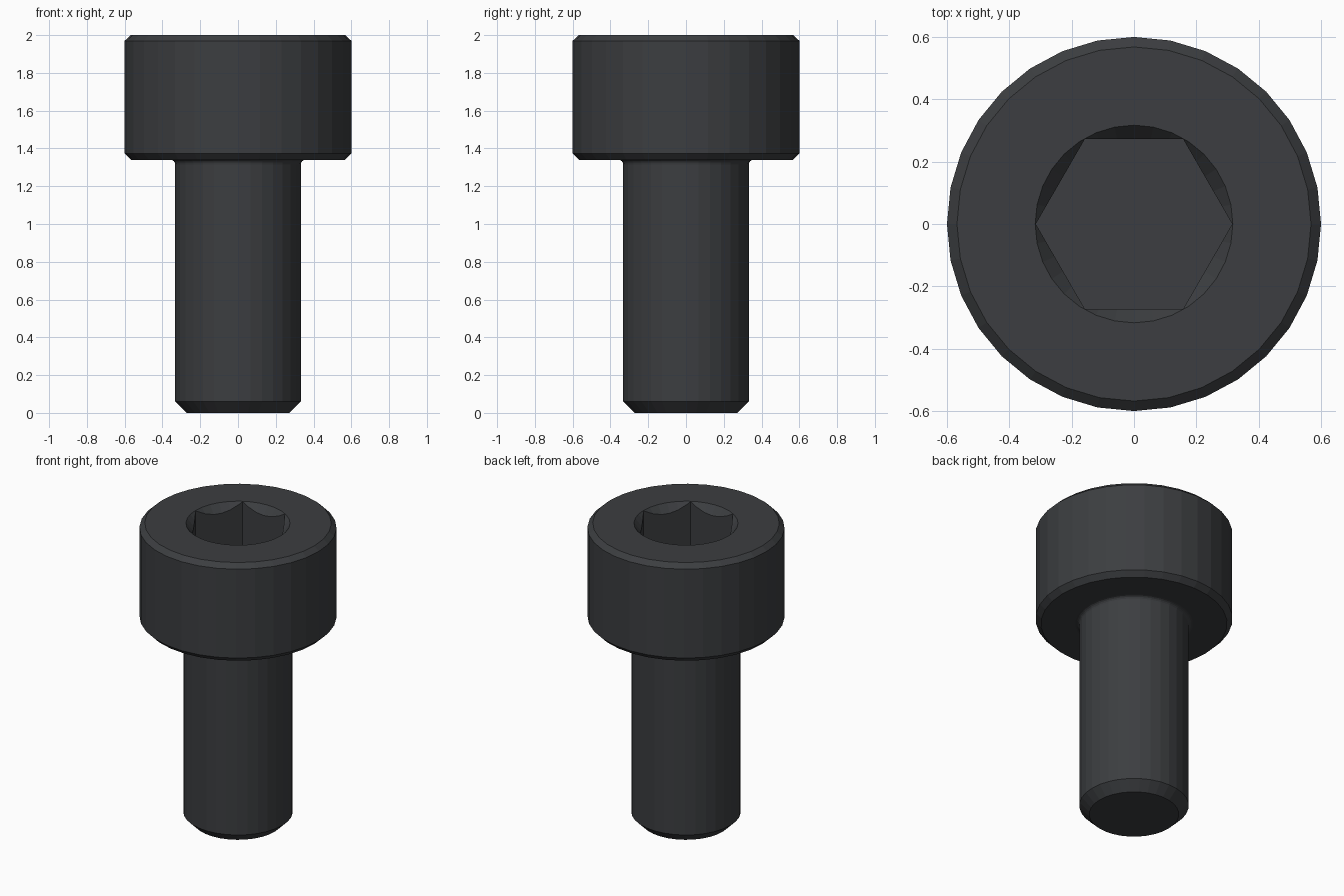
import bpy, bmesh
from math import cos, sin, pi, radians

if "Cube" in bpy.data.objects:
    bpy.data.objects.remove(bpy.data.objects["Cube"])

SIDES = 32

def lathe(name, profile, sides=SIDES):
    """Closed solid of revolution from (radius, z) points listed bottom to top."""
    bm = bmesh.new()
    rings = [[bm.verts.new((r * cos(2 * pi * i / sides), r * sin(2 * pi * i / sides), z))
              for i in range(sides)] for r, z in profile]
    for a, b in zip(rings, rings[1:]):
        for i in range(sides):
            j = (i + 1) % sides
            bm.faces.new((a[i], a[j], b[j], b[i]))
    bm.faces.new(rings[0][::-1])
    bm.faces.new(rings[-1])
    mesh = bpy.data.meshes.new(name)
    bm.to_mesh(mesh)
    bm.free()
    obj = bpy.data.objects.new(name, mesh)
    bpy.context.collection.objects.link(obj)
    return obj

def cut(target, cutter):
    """Subtract the cutter, then discard it."""
    cutter.hide_render = True
    mod = target.modifiers.new("cut", 'BOOLEAN')
    mod.operation = 'DIFFERENCE'
    mod.solver = 'EXACT'
    mod.object = cutter
    bpy.context.view_layer.objects.active = target
    bpy.ops.object.modifier_apply(modifier=mod.name)
    bpy.data.objects.remove(cutter)

# Shank with chamfered tip, fillet under the head, and chamfered head
R, HEAD, Z = 0.333, 0.6, 1.34
F = 0.025
fillet = [(R + F - F * cos(radians(a)), Z - F + F * sin(radians(a)))
          for a in (0, 22.5, 45, 67.5, 90)]
profile = ([(0.273, 0), (R, 0.06)] + fillet +
           [(HEAD - 0.033, Z), (HEAD, Z + 0.033), (HEAD, 1.97), (HEAD - 0.032, 2)])
bolt = lathe("socket_head_bolt", profile)

# Countersunk mouth, then the hexagonal socket
cut(bolt, lathe("countersink_cutter", [(0.217, 1.88), (0.317, 2.0), (0.367, 2.06)]))
cut(bolt, lathe("hex_cutter", [(0.315, 1.67), (0.315, 2.1)], 6))

# Dark steel
steel = bpy.data.materials.new("dark_steel")
steel.diffuse_color = (0.045, 0.048, 0.052, 1)
steel.use_nodes = True
steel.node_tree.nodes["Principled BSDF"].inputs["Base Color"].default_value = steel.diffuse_color
bolt.data.materials.clear()
bolt.data.materials.append(steel)
